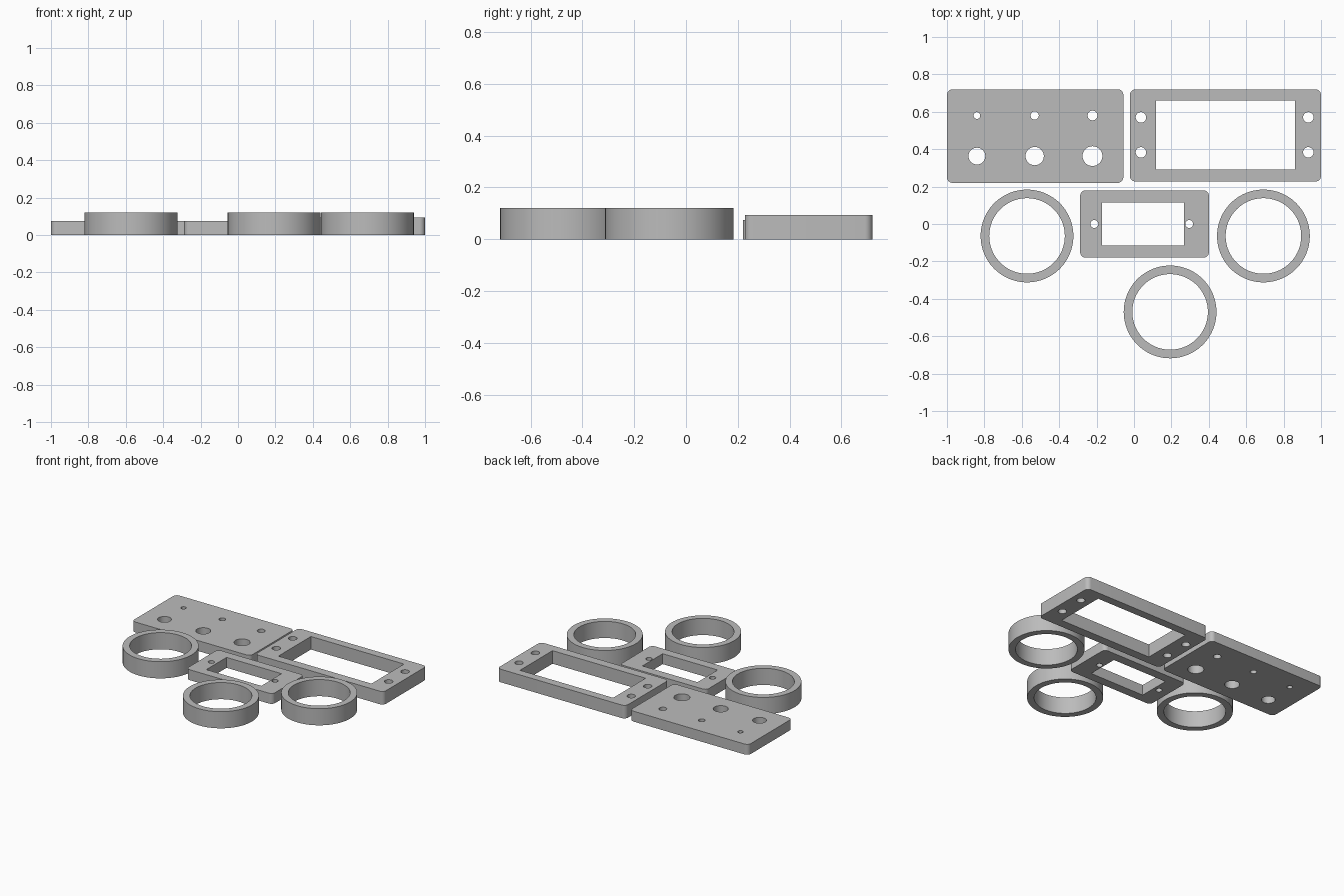
import bpy
import bmesh
from math import cos, sin, pi

cube = bpy.data.objects.get("Cube")
if cube:
    bpy.data.objects.remove(cube, do_unlink=True)

GREY = (0.5, 0.5, 0.5, 1)
grey = bpy.data.materials.new("plain grey")
grey.use_nodes = True
grey.diffuse_color = GREY
grey.node_tree.nodes["Principled BSDF"].inputs["Base Color"].default_value = GREY


def circle(x, y, radius, sides=32):
    return [(x + radius * cos(2 * pi * i / sides), y + radius * sin(2 * pi * i / sides))
            for i in range(sides)]


def rectangle(x0, x1, y0, y1, radius=0, steps=8):
    """Rectangle outline, with rounded corners when radius is set."""
    if not radius:
        return [(x0, y0), (x1, y0), (x1, y1), (x0, y1)]
    centres = [(x1 - radius, y1 - radius), (x0 + radius, y1 - radius),
               (x0 + radius, y0 + radius), (x1 - radius, y0 + radius)]
    points = []
    for corner, (cx, cy) in enumerate(centres):
        for i in range(steps + 1):
            a = pi / 2 * (corner + i / steps)
            points.append((cx + radius * cos(a), cy + radius * sin(a)))
    return points


def extrude_part(name, height, outline, holes):
    """Fill an outline with holes and extrude it up from the ground."""
    bm = bmesh.new()
    for loop in [outline] + holes:
        verts = [bm.verts.new((x, y, 0)) for x, y in loop]
        for a, b in zip(verts, verts[1:] + verts[:1]):
            bm.edges.new((a, b))
    bmesh.ops.triangle_fill(bm, edges=bm.edges[:], use_beauty=True, normal=(0, 0, 1))
    raised = bmesh.ops.extrude_face_region(bm, geom=bm.faces[:], use_keep_orig=True)
    top = [v for v in raised["geom"] if isinstance(v, bmesh.types.BMVert)]
    bmesh.ops.translate(bm, verts=top, vec=(0, 0, height))
    bmesh.ops.recalc_face_normals(bm, faces=bm.faces[:])
    mesh = bpy.data.meshes.new(name)
    bm.to_mesh(mesh)
    bm.free()
    mesh.materials.append(grey)
    part = bpy.data.objects.new(name, mesh)
    bpy.context.collection.objects.link(part)
    bpy.ops.object.select_all(action="DESELECT")
    part.select_set(True)
    bpy.context.view_layer.objects.active = part
    bpy.ops.object.shade_smooth_by_angle(angle=pi / 6)


# Drilled plate: two rows of holes that grow from left to right
drill_holes = []
for i, x in enumerate((-0.84, -0.531, -0.222)):
    drill_holes.append(circle(x, 0.58, 0.018 + 0.004 * i))
    drill_holes.append(circle(x, 0.363, 0.045 + 0.004 * i))
extrude_part("drilled_plate", 0.075, rectangle(-1, -0.057, 0.22, 0.72, 0.03), drill_holes)

# Large frame: rectangular window and four screw holes
screws = [circle(x, y, 0.028) for x in (0.037, 0.932) for y in (0.383, 0.57)]
extrude_part("large_frame", 0.094, rectangle(-0.022, 1, 0.227, 0.72, 0.03),
             [rectangle(0.118, 0.86, 0.291, 0.661)] + screws)

# Small frame: rectangular window and two screw holes
extrude_part("small_frame", 0.075, rectangle(-0.288, 0.401, -0.18, 0.18, 0.03),
             [rectangle(-0.171, 0.267, -0.116, 0.114)]
             + [circle(x, 0, 0.021) for x in (-0.212, 0.295)])

# Three identical rings
for name, x, y in (("left_ring", 0.692, -0.064), ("right_ring", -0.572, -0.064),
                   ("front_ring", 0.193, -0.47)):
    extrude_part(name, 0.12, circle(x, y, 0.248, 96), [circle(x, y, 0.202, 96)])
